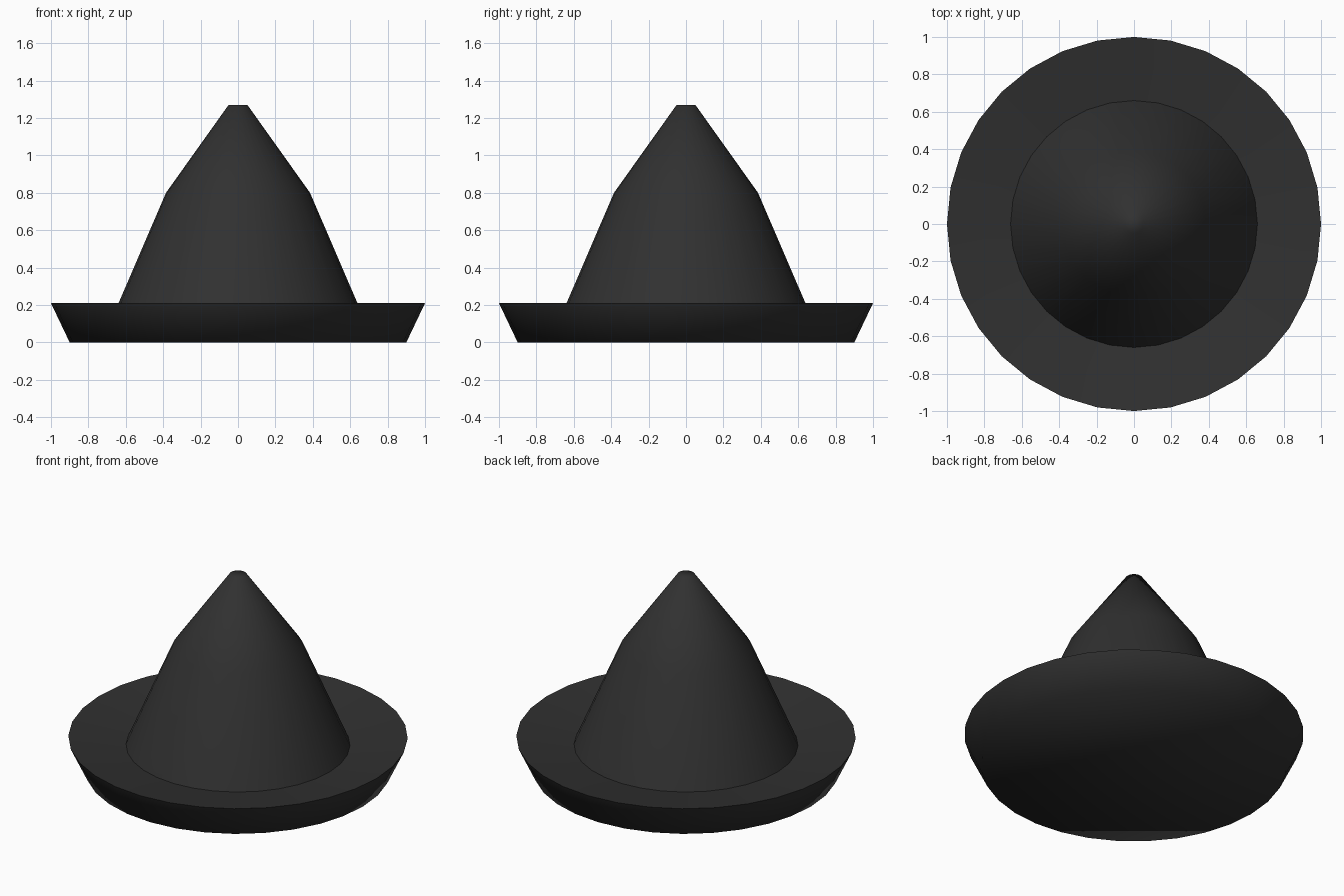
import bpy
import math

cube = bpy.data.objects.get("Cube")
if cube:
    bpy.data.objects.remove(cube, do_unlink=True)

SIDES = 32

# Single dark felt colour
felt = bpy.data.materials.new("charcoal_black")
colour = (0.03, 0.03, 0.03, 1.0)
felt.diffuse_color = colour
felt.use_nodes = True
shader = next(n for n in felt.node_tree.nodes if n.type == "BSDF_PRINCIPLED")
shader.inputs["Base Color"].default_value = colour
shader.inputs["Roughness"].default_value = 0.9


def lathe(name, profile, material):
    """Turn a (radius, height) profile around z and cap both ends."""
    verts, faces = [], []
    for radius, z in profile:
        for i in range(SIDES):
            a = math.tau * i / SIDES
            verts.append((radius * math.cos(a), radius * math.sin(a), z))
    for ring in range(len(profile) - 1):
        low, high = ring * SIDES, (ring + 1) * SIDES
        for i in range(SIDES):
            j = (i + 1) % SIDES
            faces.append((low + i, low + j, high + j, high + i))
    faces.append(tuple(reversed(range(SIDES))))
    faces.append(tuple(range(len(verts) - SIDES, len(verts))))
    mesh = bpy.data.meshes.new(name)
    mesh.from_pydata(verts, [], faces)
    mesh.materials.append(material)
    obj = bpy.data.objects.new(name, mesh)
    bpy.context.collection.objects.link(obj)
    return obj


# Underside, flared brim, dished brim top, then the two-slope crown and blunt tip
hat = lathe("pointed_hat", [
    (0.90, 0.0),
    (1.00, 0.21),
    (0.66, 0.16),
    (0.385, 0.80),
    (0.05, 1.27),
], felt)

bpy.ops.object.select_all(action="DESELECT")
hat.select_set(True)
bpy.context.view_layer.objects.active = hat
bpy.ops.object.shade_smooth_by_angle(angle=math.radians(70))
